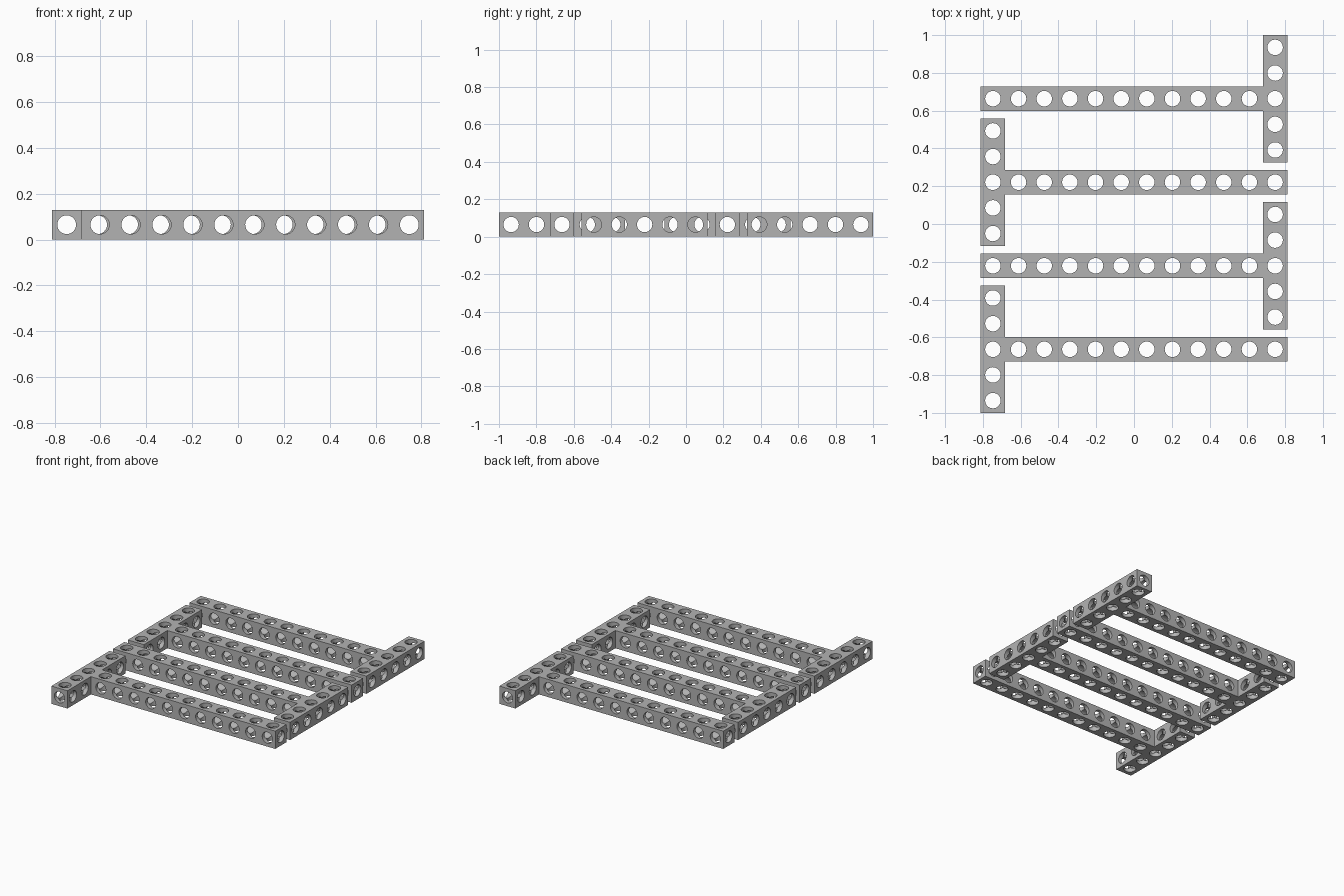
import bpy, bmesh, math
from mathutils import Matrix, Vector

if "Cube" in bpy.data.objects:
    bpy.data.objects.remove(bpy.data.objects["Cube"])

W = 0.13            # bar width and height
HALF = 0.812        # half length along x
P = 0.1358          # hole pitch
R = 0.041           # hole radius
X0 = -HALF + W / 2  # centre line of the cross head
HEAD = 2 * P + W / 2
SHIFT = 0.009       # the stem's side holes sit slightly off the pitch

grey = bpy.data.materials.new("grey")
grey.diffuse_color = (0.45, 0.45, 0.45, 1)
grey.use_nodes = True
grey.node_tree.nodes["Principled BSDF"].inputs["Base Color"].default_value = grey.diffuse_color


def new_object(name, bm):
    mesh = bpy.data.meshes.new(name)
    bm.normal_update()
    bm.to_mesh(mesh)
    bm.free()
    ob = bpy.data.objects.new(name, mesh)
    bpy.context.collection.objects.link(ob)
    return ob


def drill(name, axis, holes):
    """Cutter made of parallel cylinders: (centre, length) pairs."""
    rot = Vector((0, 0, 1)).rotation_difference(Vector(axis)).to_matrix().to_4x4()
    bm = bmesh.new()
    for centre, length in holes:
        bmesh.ops.create_cone(bm, cap_ends=True, segments=32, radius1=R, radius2=R,
                              depth=length, matrix=Matrix.Translation(centre) @ rot)
    return new_object(name, bm)


# T-shaped body: cross head on the left, long stem to the right
h, xi = W / 2, -HALF + W
outline = [(-HALF, -HEAD), (xi, -HEAD), (xi, -h), (HALF, -h),
           (HALF, h), (xi, h), (xi, HEAD), (-HALF, HEAD)]
bm = bmesh.new()
base = bm.faces.new([bm.verts.new((x, y, 0)) for x, y in outline])
top = bmesh.ops.extrude_face_region(bm, geom=[base])["geom"]
bmesh.ops.translate(bm, vec=(0, 0, W),
                    verts=[v for v in top if isinstance(v, bmesh.types.BMVert)])
bmesh.ops.recalc_face_normals(bm, faces=bm.faces)
body = new_object("t_beam_1", bm)
body.data.materials.append(grey)

# Holes in all three directions, including the lengthwise bores
head_y = [i * P for i in (-2, -1, 1, 2)]
x_first = X0 + P + SHIFT
side_step = (-X0 - x_first) / 10
side_x = [x_first + i * side_step for i in range(11)]
cutters = [
    drill("cutter_x", (1, 0, 0), [((0, 0, h), 2)] + [((X0, y, h), 0.2) for y in head_y]),
    drill("cutter_y", (0, 1, 0), [((X0, 0, h), 1)] + [((x, 0, h), 0.2) for x in side_x]),
    drill("cutter_z", (0, 0, 1), [((X0 + i * P, 0, h), 0.2) for i in range(12)]
          + [((X0, y, h), 0.2) for y in head_y]),
]
bpy.context.view_layer.objects.active = body
for cutter in cutters:
    cutter.hide_render = True
    mod = body.modifiers.new("drill", "BOOLEAN")
    mod.operation = 'DIFFERENCE'
    mod.solver = 'MANIFOLD'
    mod.object = cutter
    bpy.ops.object.modifier_apply(modifier=mod.name)
for cutter in cutters:
    bpy.data.objects.remove(cutter)

bpy.ops.object.select_all(action='DESELECT')
body.select_set(True)
bpy.ops.object.shade_smooth_by_angle(angle=math.radians(30))

# Four interlocking beams, every second one turned around
edge = 1 - HEAD
for i in range(4):
    beam = body if i == 0 else bpy.data.objects.new(f"t_beam_{i + 1}", body.data)
    if i:
        bpy.context.collection.objects.link(beam)
    beam.location.y = -edge + i * edge * 2 / 3
    beam.rotation_euler.z = math.pi * (i % 2)
